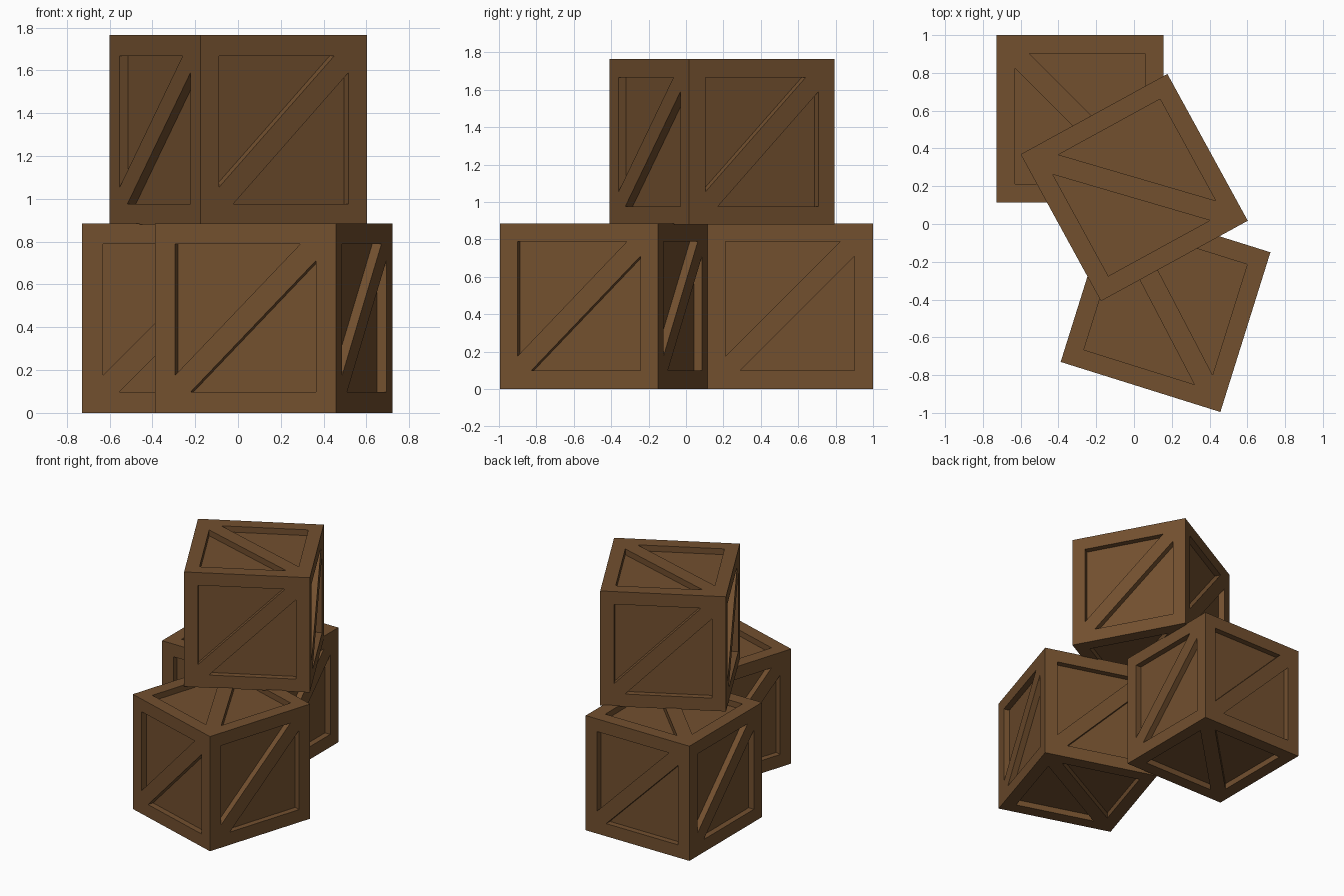
import bpy, bmesh
from math import radians
from mathutils import Matrix, Vector

if "Cube" in bpy.data.objects:
    bpy.data.objects.remove(bpy.data.objects["Cube"])

SIDE = 0.886     # crate edge length
FRAME = 0.098    # width of the border boards
GAP = 0.077      # how far the diagonal board trims each triangle leg
DEPTH = 0.045    # recess of the panels

wood = bpy.data.materials.new("brown_wood")
wood.diffuse_color = (0.17, 0.08, 0.028, 1)
wood.use_nodes = True
wood.node_tree.nodes["Principled BSDF"].inputs["Base Color"].default_value = wood.diffuse_color


def add_side(bm, m):
    """One crate side: flush border and diagonal, two sunken triangles."""
    e, i = SIDE / 2, SIDE / 2 - FRAME
    c = i - GAP

    def face(pts):
        bm.faces.new([bm.verts.new(m @ Vector(p)) for p in pts])

    # diagonal board
    face([(-e, -e, e), (-c, -i, e), (i, c, e), (e, e, e), (c, i, e), (-i, -c, e)])
    for s in (1, -1):
        # border boards (left + top, then right + bottom)
        face([(-e*s, -e*s, e), (-i*s, -c*s, e), (-i*s, i*s, e), (-e*s, e*s, e)])
        face([(-e*s, e*s, e), (-i*s, i*s, e), (c*s, i*s, e), (e*s, e*s, e)])
        # sunken triangle with its walls
        tri = [(-i*s, i*s), (-i*s, -c*s), (c*s, i*s)]
        face([(x, y, e - DEPTH) for x, y in tri])
        for k in range(3):
            a, b = tri[k], tri[(k + 1) % 3]
            face([(*a, e), (*b, e), (*b, e - DEPTH), (*a, e - DEPTH)])


def crate(name, loc, turn):
    bm = bmesh.new()
    top = Matrix.Rotation(radians(90), 3, 'Z')
    add_side(bm, top)
    add_side(bm, Matrix.Rotation(radians(180), 3, 'X') @ top)
    for k in range(4):
        add_side(bm, Matrix.Rotation(radians(90 * k), 3, 'Z') @ Matrix.Rotation(radians(90), 3, 'X'))
    bmesh.ops.remove_doubles(bm, verts=bm.verts, dist=1e-4)
    bmesh.ops.recalc_face_normals(bm, faces=bm.faces)
    me = bpy.data.meshes.new(name)
    bm.to_mesh(me)
    bm.free()
    me.materials.append(wood)
    ob = bpy.data.objects.new(name, me)
    ob.location = loc
    ob.rotation_euler.z = radians(turn)
    bpy.context.collection.objects.link(ob)


# two crates on the ground, one stacked across them
crate("back_crate", (-0.286, 0.557, SIDE / 2), 0)
crate("front_crate", (0.167, -0.44, SIDE / 2), -17.4)
crate("top_crate", (0.001, 0.193, 0.879 + SIDE / 2), 28.7)
